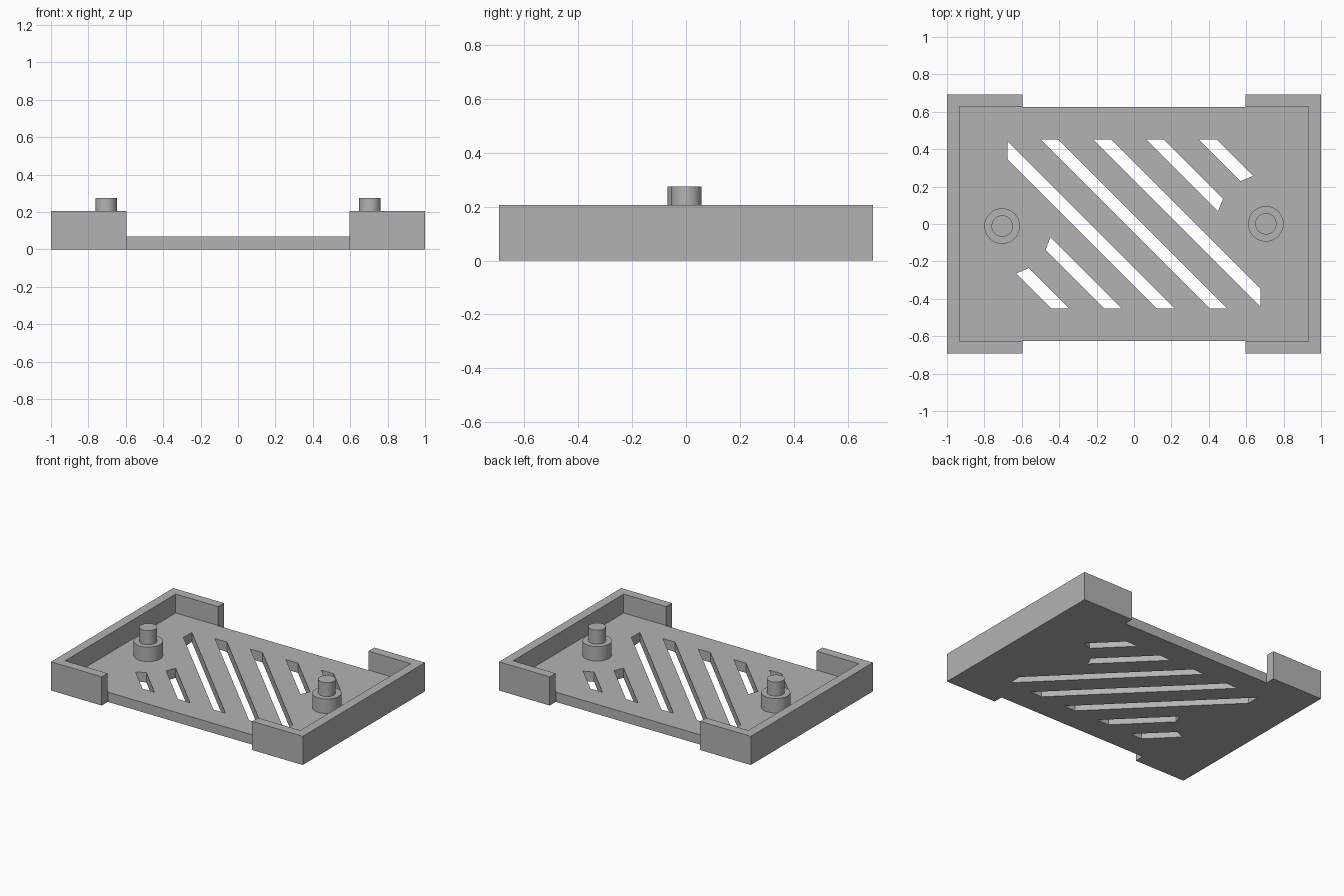
import bpy
import bmesh
import math

old = bpy.data.objects.get("Cube")
if old:
    bpy.data.objects.remove(old, do_unlink=True)

GREY = (0.45, 0.45, 0.45, 1)
grey = bpy.data.materials.new("matte_grey")
grey.use_nodes = True
grey.diffuse_color = GREY
grey.node_tree.nodes["Principled BSDF"].inputs["Base Color"].default_value = GREY

# Overall sizes
HX, HY, HEIGHT = 1.0, 0.693, 0.206
WALL, FLOOR = 0.066, 0.07
NOTCH_X, NOTCH_Y = 0.597, 0.6245
POSTS = [(-0.705, -0.011), (0.705, 0.001)]


def prism(bm, outline, z0, z1):
    """Extrude a flat outline from z0 to z1."""
    face = bm.faces.new([bm.verts.new((x, y, z0)) for x, y in outline])
    top = bmesh.ops.extrude_face_region(bm, geom=[face])["geom"]
    moved = [v for v in top if isinstance(v, bmesh.types.BMVert)]
    bmesh.ops.translate(bm, verts=moved, vec=(0, 0, z1 - z0))


def make_object(name, outlines, z0, z1):
    bm = bmesh.new()
    for outline in outlines:
        prism(bm, outline, z0, z1)
    bmesh.ops.recalc_face_normals(bm, faces=bm.faces)
    mesh = bpy.data.meshes.new(name)
    bm.to_mesh(mesh)
    bm.free()
    obj = bpy.data.objects.new(name, mesh)
    obj.data.materials.append(grey)
    bpy.context.collection.objects.link(obj)
    return obj


def rect(x0, x1, y0, y1):
    return [(x0, y0), (x1, y0), (x1, y1), (x0, y1)]


def circle(cx, cy, r, n=48):
    return [(cx + r * math.cos(math.tau * i / n), cy + r * math.sin(math.tau * i / n))
            for i in range(n)]


def cut(target, cutter):
    cutter.hide_render = True
    mod = target.modifiers.new("cut", "BOOLEAN")
    mod.operation = "DIFFERENCE"
    mod.solver = "EXACT"
    mod.object = cutter
    bpy.context.view_layer.objects.active = target
    bpy.ops.object.modifier_apply(modifier=mod.name)
    bpy.data.objects.remove(cutter, do_unlink=True)


# Diagonal slots, clipped to a rectangle and kept clear of the posts
BOX_X, BOX_Y, CLEAR = 0.677, 0.451, 0.265
PITCH, HALF = 0.282, 0.048


def slot_edge(c, k):
    """Ends of the line x + y = c inside the slotted area."""
    x0, x1 = max(-BOX_X, c - BOX_Y), min(BOX_X, c + BOX_Y)
    if abs(k) >= 2:
        px, py = POSTS[0] if k < 0 else POSTS[1]
        d = c - px - py
        root = math.sqrt(2 * CLEAR ** 2 - d * d)
        if k < 0:
            x0 = px + (d + root) / 2
        else:
            x1 = px + (d - root) / 2
    return [(x0, c - x0), (x1, c - x1)]


def slot(k):
    low = slot_edge(k * PITCH - HALF, k)
    high = slot_edge(k * PITCH + HALF, k)
    return low + high[::-1]


# Tray: solid block, hollowed, side walls notched, floor slotted
tray = make_object("tray", [rect(-HX, HX, -HY, HY)], 0, HEIGHT)
cut(tray, make_object("cavity_cutter",
                      [rect(WALL - HX, HX - WALL, WALL - HY, HY - WALL)], FLOOR, 0.5))
cut(tray, make_object("notch_cutter",
                      [rect(-NOTCH_X, NOTCH_X, NOTCH_Y, 1),
                       rect(-NOTCH_X, NOTCH_X, -1, -NOTCH_Y)], -0.5, 0.5))
cut(tray, make_object("slot_cutter", [slot(k) for k in range(-3, 4)], -0.5, 0.5))

# Stepped posts: wide standoff with a narrow peg on top
for side, (px, py) in zip(("right", "left"), POSTS):
    for part, r, z0, z1 in (("standoff", 0.095, 0.065, 0.174),
                            ("peg", 0.057, 0.17, 0.274)):
        obj = make_object(f"{side}_{part}", [circle(px, py, r)], z0, z1)
        bpy.ops.object.select_all(action="DESELECT")
        obj.select_set(True)
        bpy.context.view_layer.objects.active = obj
        bpy.ops.object.shade_smooth_by_angle(angle=math.radians(30))
